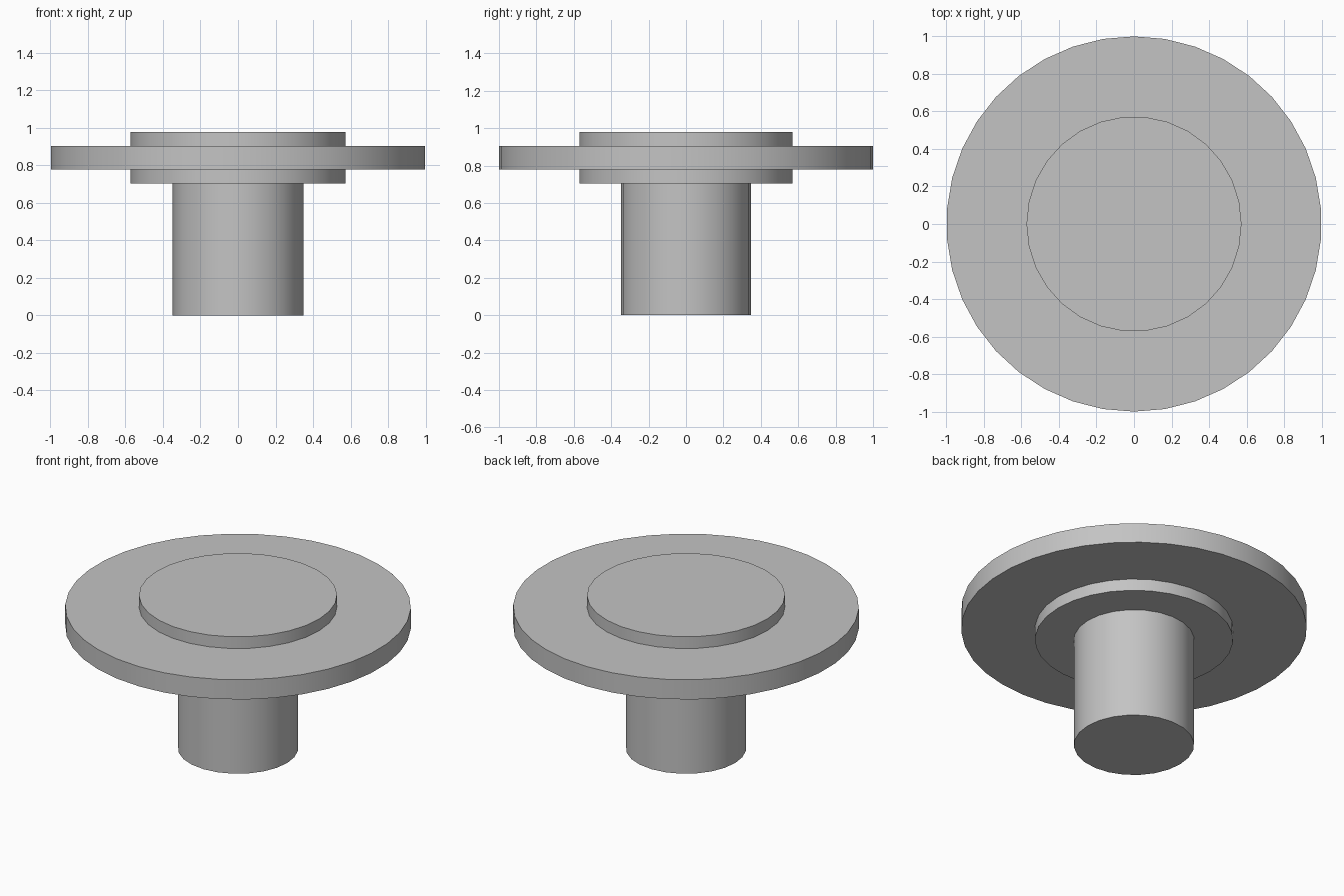
import bpy, math

cube = bpy.data.objects.get("Cube")
if cube:
    bpy.data.objects.remove(cube, do_unlink=True)

grey = bpy.data.materials.new("plain grey")
grey.use_nodes = True
colour = (0.55, 0.55, 0.55, 1)
grey.diffuse_color = colour
grey.node_tree.nodes["Principled BSDF"].inputs["Base Color"].default_value = colour


def round_part(name, radius, bottom, top, sides, turn=0):
    """Upright capped cylinder between two heights."""
    bpy.ops.mesh.primitive_cylinder_add(
        vertices=sides, radius=radius, depth=top - bottom,
        location=(0, 0, (bottom + top) / 2), rotation=(0, 0, turn))
    part = bpy.context.object
    part.name = name
    part.data.materials.append(grey)
    bpy.ops.object.shade_smooth_by_angle(angle=math.radians(30))
    return part


# Stem, reaching slightly into the hub
round_part("stem", 0.348, 0, 0.72, 24)
# Hub, standing out above and below the disc
round_part("hub", 0.573, 0.703, 0.979, 30, math.pi / 2)
# Wide flat disc
round_part("disc", 1.0, 0.778, 0.904, 38)
